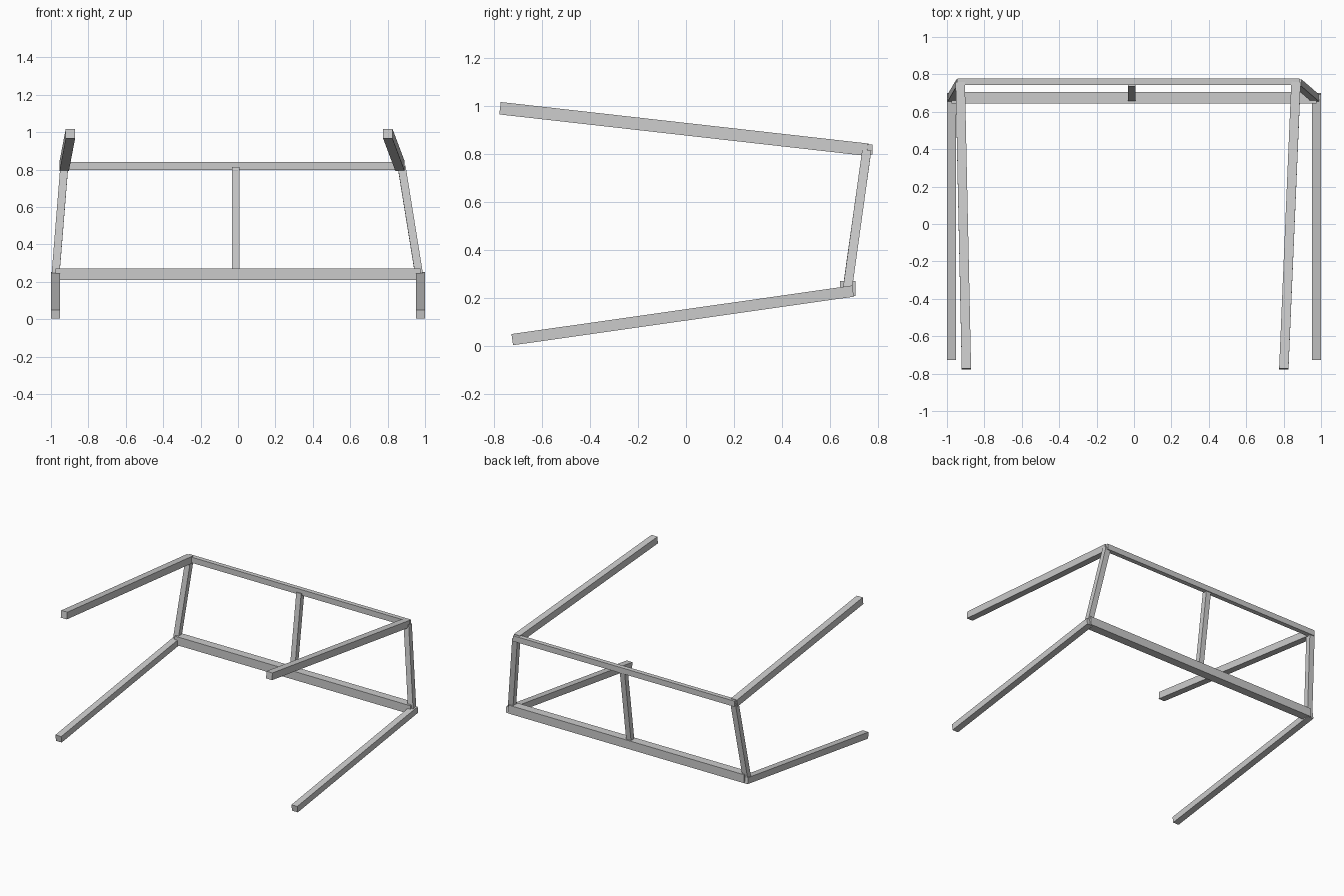
import bpy, bmesh
from mathutils import Vector, Matrix

if "Cube" in bpy.data.objects:
    bpy.data.objects.remove(bpy.data.objects["Cube"])

grey = bpy.data.materials.new("plain grey")
grey.diffuse_color = (0.6, 0.6, 0.6, 1)
grey.use_nodes = True
grey.node_tree.nodes["Principled BSDF"].inputs["Base Color"].default_value = grey.diffuse_color


def beam(name, start, end, width, depth, side=(1, 0, 0)):
    """Square-ended bar between two points; width runs along the side direction."""
    a, b = Vector(start), Vector(end)
    axis = (b - a).normalized()
    s = Vector(side)
    s = (s - axis * s.dot(axis)).normalized()
    t = axis.cross(s)
    rot = Matrix((s, t, axis)).transposed().to_4x4()
    mat = Matrix.Translation((a + b) / 2) @ rot @ Matrix.Diagonal((width, depth, (b - a).length, 1))
    bm = bmesh.new()
    bmesh.ops.create_cube(bm, size=1, matrix=mat)
    bmesh.ops.recalc_face_normals(bm, faces=bm.faces)
    me = bpy.data.meshes.new(name)
    bm.to_mesh(me)
    bm.free()
    me.materials.append(grey)
    ob = bpy.data.objects.new(name, me)
    bpy.context.collection.objects.link(ob)
    return ob


# Lower side rails, rising towards the back
for label, x in (("left", -0.976), ("right", 0.976)):
    beam(label + "_lower_rail", (x, -0.725, 0.0265), (x, 0.697, 0.229), 0.048, 0.047)

# Upper side rails, rising towards the front (slightly uneven left to right)
for label, xf, xr in (("left", -0.896, -0.929), ("right", 0.801, 0.866)):
    beam(label + "_upper_rail", (xf, -0.775, 0.992), (xr, 0.757, 0.819), 0.05, 0.052)

# Back uprights leaning inwards and backwards
for label, xb, xt in (("left", -0.976, -0.929), ("right", 0.969, 0.875)):
    beam(label + "_back_upright", (xb, 0.673, 0.232), (xt, 0.754, 0.815), 0.042, 0.038)

# Middle upright
beam("middle_upright", (-0.013, 0.673, 0.24), (-0.013, 0.754, 0.812), 0.04, 0.038)

# Back cross bars
beam("lower_cross_bar", (-0.975, 0.675, 0.24), (0.975, 0.675, 0.24), 0.063, 0.063, (0, 1, 0))
beam("upper_cross_bar", (-0.945, 0.761, 0.82), (0.885, 0.761, 0.82), 0.034, 0.042, (0, 1, 0))
